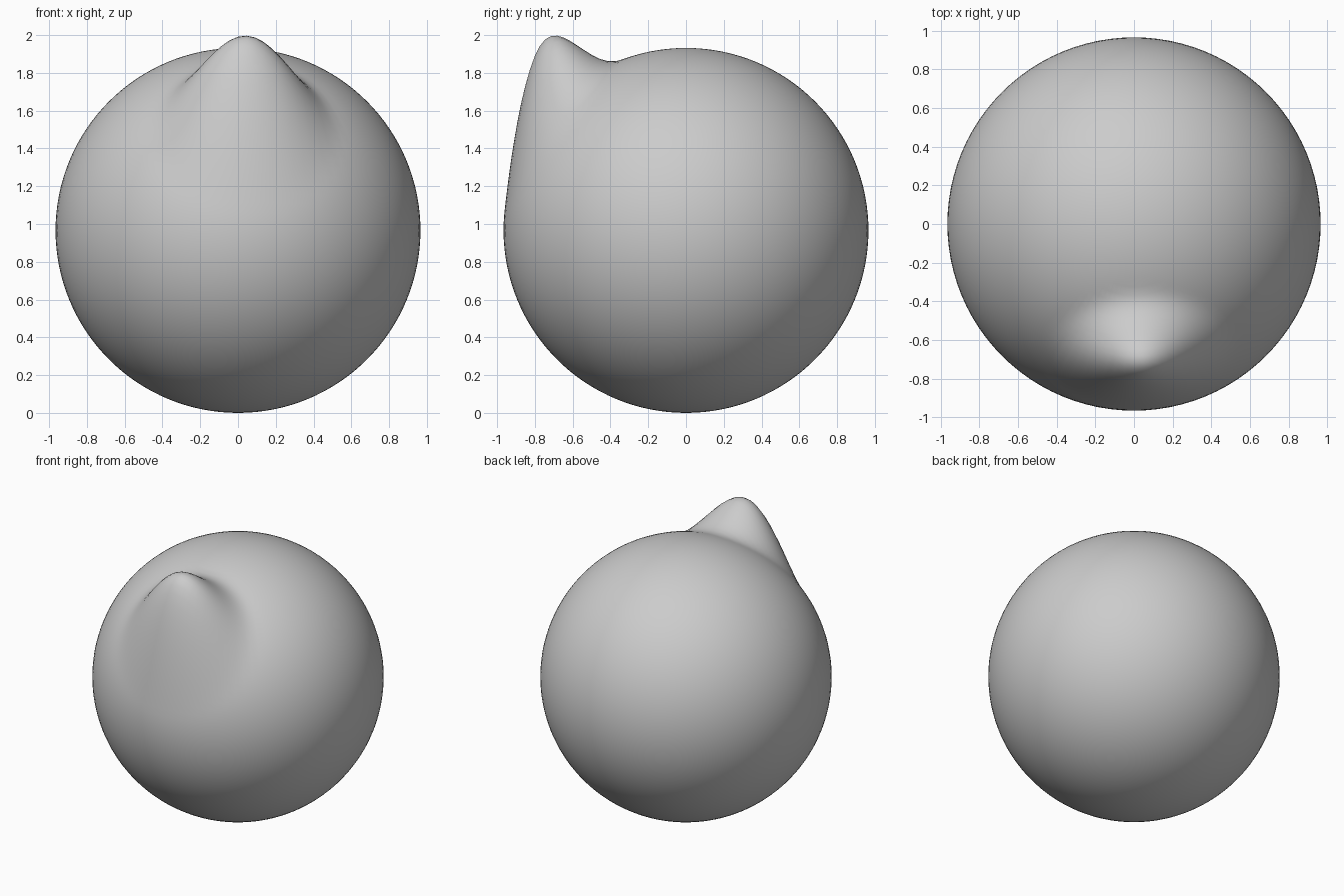
import bpy
from mathutils import Vector
from math import radians, cos, sin

if "Cube" in bpy.data.objects:
    bpy.data.objects.remove(bpy.data.objects["Cube"])

R = 0.966

# Round ball body
bpy.ops.mesh.primitive_uv_sphere_add(segments=96, ring_count=64, radius=R,
                                     location=(0, 0, 0))
ball = bpy.context.object
ball.name = "ball_with_pulled_peak"

# Soft upward pull around one spot on the upper front
elev = radians(37.8)
centre = Vector((0.045, -cos(elev), sin(elev))).normalized()
reach = radians(31.5)
lift = 0.402
for v in ball.data.vertices:
    t = 1 - v.co.angle(centre) / reach
    if t > 0:
        v.co.z += lift * (3 * t ** 2 - 2 * t ** 3)

# Rest the ball on the ground
for v in ball.data.vertices:
    v.co.z += R
bpy.ops.object.shade_smooth()
